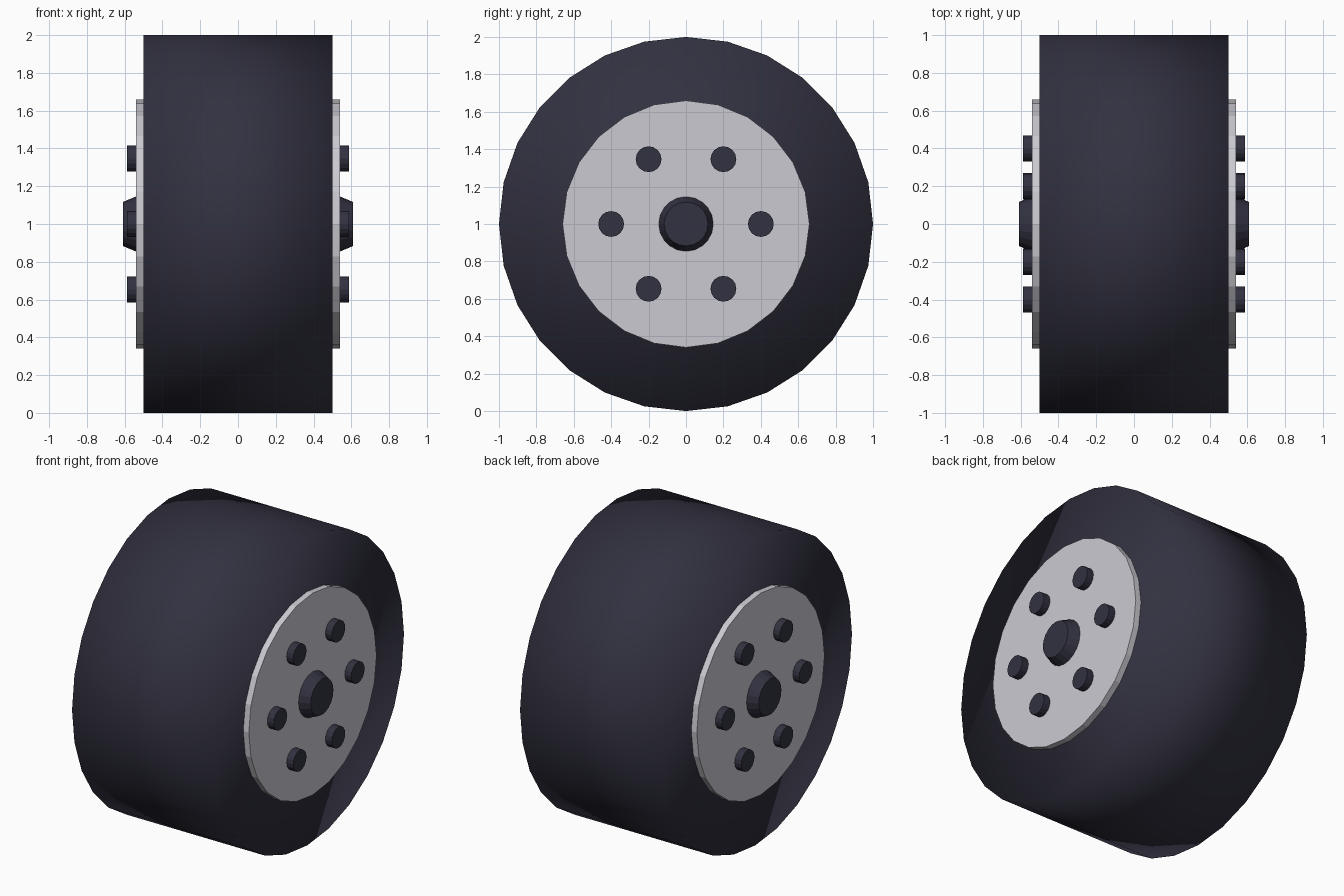
import bpy
import bmesh
import math
from mathutils import Matrix

cube = bpy.data.objects.get("Cube")
if cube:
    bpy.data.objects.remove(cube, do_unlink=True)


def make_material(name, colour):
    mat = bpy.data.materials.new(name)
    mat.use_nodes = True
    mat.diffuse_color = (*colour, 1)
    mat.node_tree.nodes["Principled BSDF"].inputs["Base Color"].default_value = (*colour, 1)
    return mat


rubber = make_material("dark rubber", (0.032, 0.031, 0.052))
silver = make_material("silver metal", (0.60, 0.59, 0.64))


def disc(name, mat, sides, x0, x1, r0, r1, y=0, z=1, smooth=False):
    """Cylinder or cone along x, from x0 (radius r0) to x1 (radius r1)."""
    bm = bmesh.new()
    place = Matrix.Translation(((x0 + x1) / 2, y, z)) @ Matrix.Rotation(
        math.copysign(math.pi / 2, x1 - x0), 4, "Y")
    bmesh.ops.create_cone(bm, cap_ends=True, segments=sides, radius1=r0,
                          radius2=r1, depth=abs(x1 - x0), matrix=place)
    for face in bm.faces:
        face.smooth = smooth
    mesh = bpy.data.meshes.new(name)
    bm.to_mesh(mesh)
    bm.free()
    mesh.materials.append(mat)
    obj = bpy.data.objects.new(name, mesh)
    bpy.context.collection.objects.link(obj)
    return obj


# Tyre, softly shaded over its rims
disc("tyre", rubber, 28, -0.5, 0.5, 1, 1, smooth=True)

# Rim plate, centre cap and ring of bolts on both sides
for side, s in (("left", 1), ("right", -1)):
    disc(f"rim_plate_{side}", silver, 24, s * 0.45, s * 0.54, 0.66, 0.66)
    disc(f"centre_cap_{side}", rubber, 20, s * 0.535, s * 0.608, 0.148, 0.117)
    for i in range(6):
        a = i * math.pi / 3
        disc(f"bolt_{side}_{i + 1}", rubber, 16, s * 0.52, s * 0.587, 0.069, 0.069,
             0.4 * math.cos(a), 1 + 0.4 * math.sin(a))
